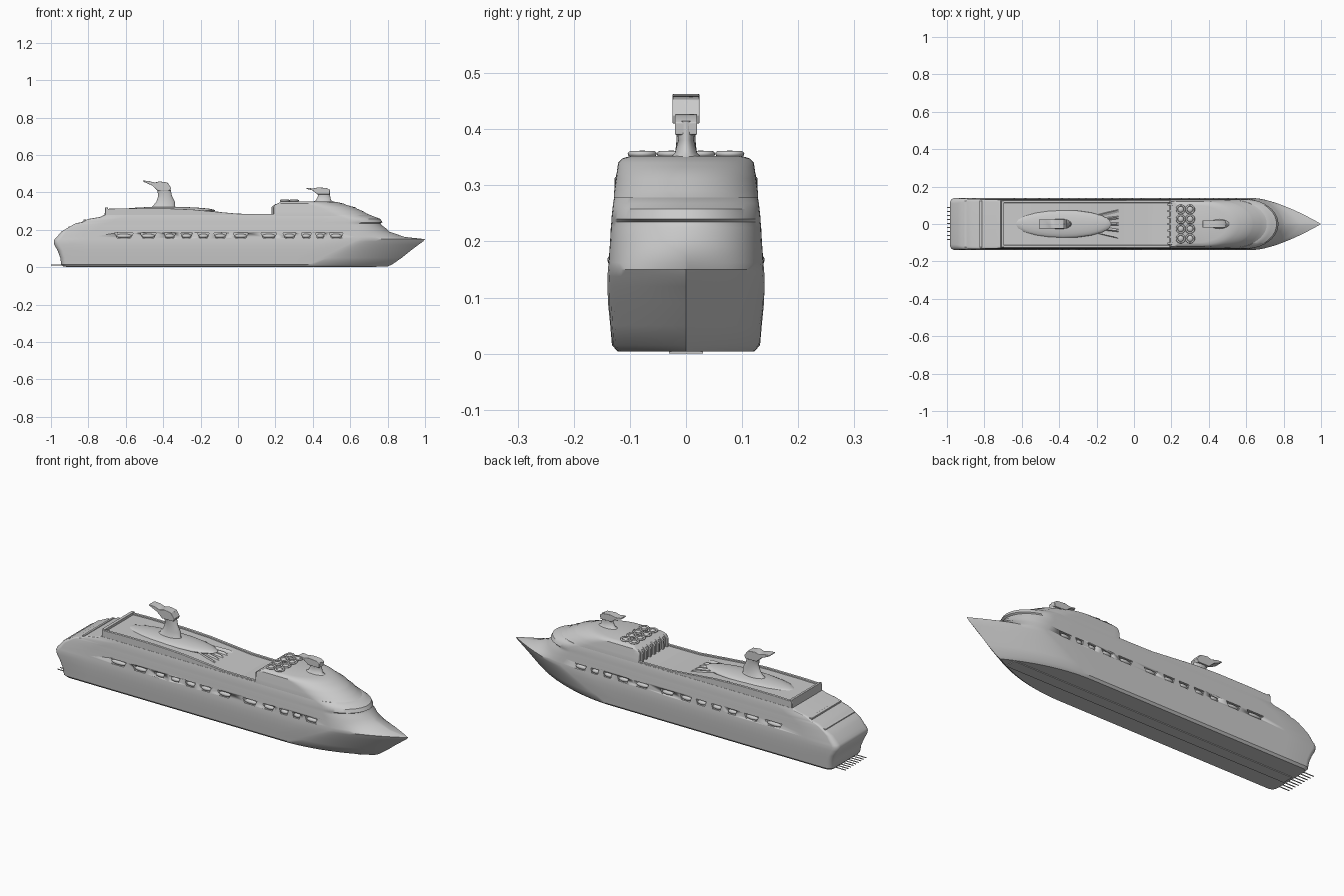
import bpy, bmesh
from math import sin, cos, pi


def finish(name, bm, angle=35, bevel=0):
    bmesh.ops.recalc_face_normals(bm, faces=bm.faces)
    me = bpy.data.meshes.new(name)
    bm.to_mesh(me)
    bm.free()
    ob = bpy.data.objects.new(name, me)
    bpy.context.collection.objects.link(ob)
    if bevel:
        m = ob.modifiers.new("bevel", "BEVEL")
        m.width, m.segments = bevel, 3
    bpy.ops.object.select_all(action="DESELECT")
    ob.select_set(True)
    bpy.context.view_layer.objects.active = ob
    bpy.ops.object.shade_smooth_by_angle(angle=angle * pi / 180)
    return ob


def skin(name, rings, angle=35):
    bm = bmesh.new()
    vs = [[bm.verts.new(p) for p in r] for r in rings]
    n = len(vs[0])
    for a, b in zip(vs, vs[1:]):
        for i in range(n):
            j = (i + 1) % n
            bm.faces.new((a[i], a[j], b[j], b[i]))
    bm.faces.new(vs[0][::-1])
    bm.faces.new(vs[-1])
    return finish(name, bm, angle)


def plan(z, aft, fwd, w, bow, p, q, r):
    """Ship-shaped outline: rounded stern corners, tapered bow."""
    half = [(aft + r * (1 - sin(a)), w - r * (1 - cos(a)))
            for a in [pi / 2 * (1 - i / 5) for i in range(6)]]
    start = fwd - bow
    x0 = half[-1][0]
    half += [(x0 + (start - x0) * i / 10, w) for i in range(1, 11)]
    for i in range(1, 20):
        u = sin(pi / 2 * i / 20)
        half.append((start + bow * u, w * (1 - u ** p) ** q))
    return ([(x, -y, z) for x, y in half] + [(fwd, 0, z)]
            + [(x, y, z) for x, y in reversed(half)])


def prism(name, pts, y0, y1, bevel=0.002):
    bm = bmesh.new()
    f = bm.faces.new([bm.verts.new((x, y0, z)) for x, z in pts])
    g = bmesh.ops.extrude_face_region(bm, geom=[f])
    bmesh.ops.translate(bm, vec=(0, y1 - y0, 0),
                        verts=[v for v in g["geom"] if isinstance(v, bmesh.types.BMVert)])
    return finish(name, bm, 35, bevel)


def ellipse_loft(name, levels):
    return skin(name, [[(xc + rx * cos(2 * pi * i / 24), ry * sin(2 * pi * i / 24), z)
                        for i in range(24)] for z, xc, rx, ry in levels], 50)


def ball(name, loc, scale):
    bm = bmesh.new()
    bmesh.ops.create_uvsphere(bm, u_segments=20, v_segments=12, radius=1)
    bmesh.ops.scale(bm, vec=scale, verts=bm.verts)
    bmesh.ops.translate(bm, vec=loc, verts=bm.verts)
    return finish(name, bm, 60)


# Hull and lower decks: z, aft, fwd, half width, bow length, exponents, corner radius
hull = skin("hull", [plan(*l) for l in [
    (0.004, -0.935, 0.80, 0.122, 0.45, 2.0, 1, 0.03),
    (0.015, -0.945, 0.825, 0.132, 0.45, 2.0, 1, 0.03),
    (0.05, -0.95, 0.875, 0.135, 0.43, 1.9, 1, 0.03),
    (0.09, -0.965, 0.925, 0.139, 0.40, 1.7, 1, 0.03),
    (0.12, -0.982, 0.965, 0.140, 0.38, 1.6, 1, 0.03),
    (0.138, -0.985, 0.99, 0.140, 0.37, 1.5, 1, 0.03),
    (0.15, -0.98, 1.0, 0.139, 0.36, 1.5, 1, 0.03),
    (0.162, -0.968, 0.89, 0.138, 0.26, 1.8, 0.8, 0.03),
    (0.19, -0.945, 0.81, 0.136, 0.20, 2.0, 0.6, 0.025),
    (0.205, -0.92, 0.795, 0.135, 0.19, 2.0, 0.55, 0.02),
    (0.225, -0.885, 0.768, 0.134, 0.18, 2.0, 0.5, 0.015),
    (0.235, -0.865, 0.762, 0.133, 0.18, 2.0, 0.5, 0.015),
    (0.240, -0.84, 0.772, 0.133, 0.18, 2.0, 0.5, 0.015),
    (0.258, -0.80, 0.762, 0.131, 0.18, 2.0, 0.5, 0.012),
    (0.268, -0.74, 0.735, 0.130, 0.18, 2.0, 0.5, 0.012),
    (0.278, -0.72, 0.71, 0.128, 0.18, 2.0, 0.5, 0.012)]])

# Forward superstructure with stepped rounded front
skin("forward_house", [plan(*l) for l in [
    (0.270, 0.19, 0.728, 0.129, 0.19, 2, 0.5, 0.005),
    (0.290, 0.19, 0.682, 0.128, 0.19, 2, 0.5, 0.005),
    (0.297, 0.19, 0.674, 0.127, 0.19, 2, 0.5, 0.005),
    (0.312, 0.19, 0.638, 0.125, 0.19, 2, 0.5, 0.005),
    (0.319, 0.19, 0.630, 0.124, 0.19, 2, 0.5, 0.005),
    (0.333, 0.195, 0.58, 0.122, 0.19, 2, 0.5, 0.005),
    (0.340, 0.21, 0.565, 0.121, 0.19, 2, 0.5, 0.005),
    (0.348, 0.225, 0.53, 0.113, 0.18, 2, 0.5, 0.005),
    (0.352, 0.23, 0.50, 0.100, 0.17, 2, 0.5, 0.005)]])

# Aft upper deck and the raised rims along both sides
deck = [(-0.71, 0.305), (-0.6, 0.308), (-0.4, 0.308), (-0.25, 0.302), (-0.12, 0.29), (0.0, 0.279), (0.2, 0.277)]
prism("aft_upper_deck", [(-0.715, 0.26)] + deck + [(0.2, 0.26)], -0.118, 0.118)
for s, side in ((-1, "near"), (1, "far")):
    prism("deck_rim_" + side, [(-0.71, 0.26)] + [(x, z + 0.007) for x, z in deck] + [(0.2, 0.26)],
          s * 0.113, s * 0.127)
prism("aft_deck_rim", [(-0.715, 0.26), (-0.71, 0.32), (-0.695, 0.318), (-0.695, 0.26)], -0.125, 0.125)

# Stern terrace ledges
for i, (x, z) in enumerate([(-0.90, 0.211), (-0.82, 0.248)]):
    prism(f"stern_ledge_{i}", [(x - 0.007, z - 0.02), (x - 0.007, z + 0.006),
                               (x + 0.007, z + 0.008), (x + 0.007, z - 0.02)], -0.125, 0.125)

# Canopy swelling and fan of ribs ahead of the funnel
ball("deck_canopy", (-0.38, 0, 0.303), (0.26, 0.075, 0.02))
for i in range(-2, 3):
    bm = bmesh.new()
    pts = [(-0.32, i * 0.01, 0.318), (-0.07, i * 0.035 - 0.012, 0.281),
           (-0.07, i * 0.035 + 0.012, 0.281), (-0.1, i * 0.035, 0.296)]
    v = [bm.verts.new(p) for p in pts]
    for t in ((0, 1, 2), (0, 1, 3), (0, 2, 3), (1, 2, 3)):
        bm.faces.new([v[k] for k in t])
    finish(f"canopy_rib_{i + 2}", bm)

# Aft funnel: flared stalk with a swept-back wing top
ellipse_loft("funnel_stalk", [
    (0.305, -0.40, 0.09, 0.036), (0.325, -0.397, 0.06, 0.026), (0.35, -0.387, 0.05, 0.02),
    (0.38, -0.39, 0.037, 0.017), (0.41, -0.395, 0.036, 0.018), (0.435, -0.41, 0.045, 0.022),
    (0.45, -0.425, 0.05, 0.022)])
prism("funnel_wing", [(-0.505, 0.457), (-0.46, 0.437), (-0.43, 0.41), (-0.365, 0.41), (-0.358, 0.425),
                      (-0.378, 0.453), (-0.42, 0.459), (-0.445, 0.452), (-0.475, 0.461), (-0.508, 0.463)],
      -0.024, 0.024)

# Forward mast
ellipse_loft("mast_stalk", [
    (0.345, 0.455, 0.065, 0.032), (0.358, 0.457, 0.04, 0.02),
    (0.38, 0.46, 0.033, 0.014), (0.415, 0.458, 0.035, 0.018)])
prism("mast_wing", [(0.366, 0.419), (0.40, 0.41), (0.425, 0.39), (0.49, 0.39), (0.492, 0.412),
                    (0.475, 0.423), (0.43, 0.427), (0.40, 0.421), (0.368, 0.425)], -0.02, 0.02)

# Roof cupolas: two columns of four, each with a ring
for i in range(4):
    for j in range(2):
        x, y = 0.25 + 0.05 * j, -0.078 + 0.052 * i
        ball(f"cupola_{i}_{j}", (x, y, 0.35), (0.018, 0.018, 0.012))
        bpy.ops.mesh.primitive_torus_add(location=(x, y, 0.356), major_radius=0.021, minor_radius=0.005,
                                         major_segments=20, minor_segments=8)
        bpy.context.object.name = f"cupola_ring_{i}_{j}"
        bpy.ops.object.shade_smooth()

# Buttresses on the rear wall of the forward house
for i in range(7):
    y = -0.105 + 0.035 * i
    prism(f"buttress_{i}", [(0.18, 0.27), (0.18, 0.322), (0.2, 0.338), (0.22, 0.338), (0.22, 0.27)],
          y - 0.006, y + 0.006)

# Lifeboats sitting in recesses cut from both sides
spots = [(-0.61, 0.05), (-0.48, 0.042), (-0.365, 0.03), (-0.275, 0.03), (-0.185, 0.03), (-0.095, 0.034),
         (0.015, 0.04), (0.165, 0.042), (0.275, 0.034), (0.365, 0.026), (0.44, 0.024), (0.525, 0.036)]
cut = bmesh.new()
for k, (x, h) in enumerate(spots):
    for s in (-1, 1):
        g = bmesh.ops.create_cube(cut, size=1)["verts"]
        bmesh.ops.scale(cut, vec=(2 * h, 0.028, 0.026), verts=g)
        for v in g:
            if v.co.z < 0:
                v.co.x *= 0.7
        bmesh.ops.translate(cut, vec=(x, s * 0.139, 0.169), verts=g)
        ball(f"lifeboat_{k}_{s}", (x, s * 0.128, 0.167), (h * 0.85, 0.012, 0.011))
cutter = finish("recess_cutter", cut)
cutter.hide_render = True
cutter.hide_set(True)
m = hull.modifiers.new("recesses", "BOOLEAN")
m.object, m.operation, m.solver = cutter, "DIFFERENCE", "EXACT"
hull.modifiers.move(len(hull.modifiers) - 1, 0)

# Thin rods trailing from the foot of the stern
for i in range(9):
    bpy.ops.mesh.primitive_cylinder_add(vertices=6, radius=0.0025, depth=0.08, rotation=(0, pi / 2, 0),
                                        location=(-0.96, -0.084 + 0.0215 * i, 0.011))
    bpy.context.object.name = f"stern_rod_{i}"

# Flat keel plate touching the ground
prism("keel_plate", [(-0.92, 0), (0.74, 0), (0.74, 0.006), (-0.92, 0.006)], -0.03, 0.03, 0)
